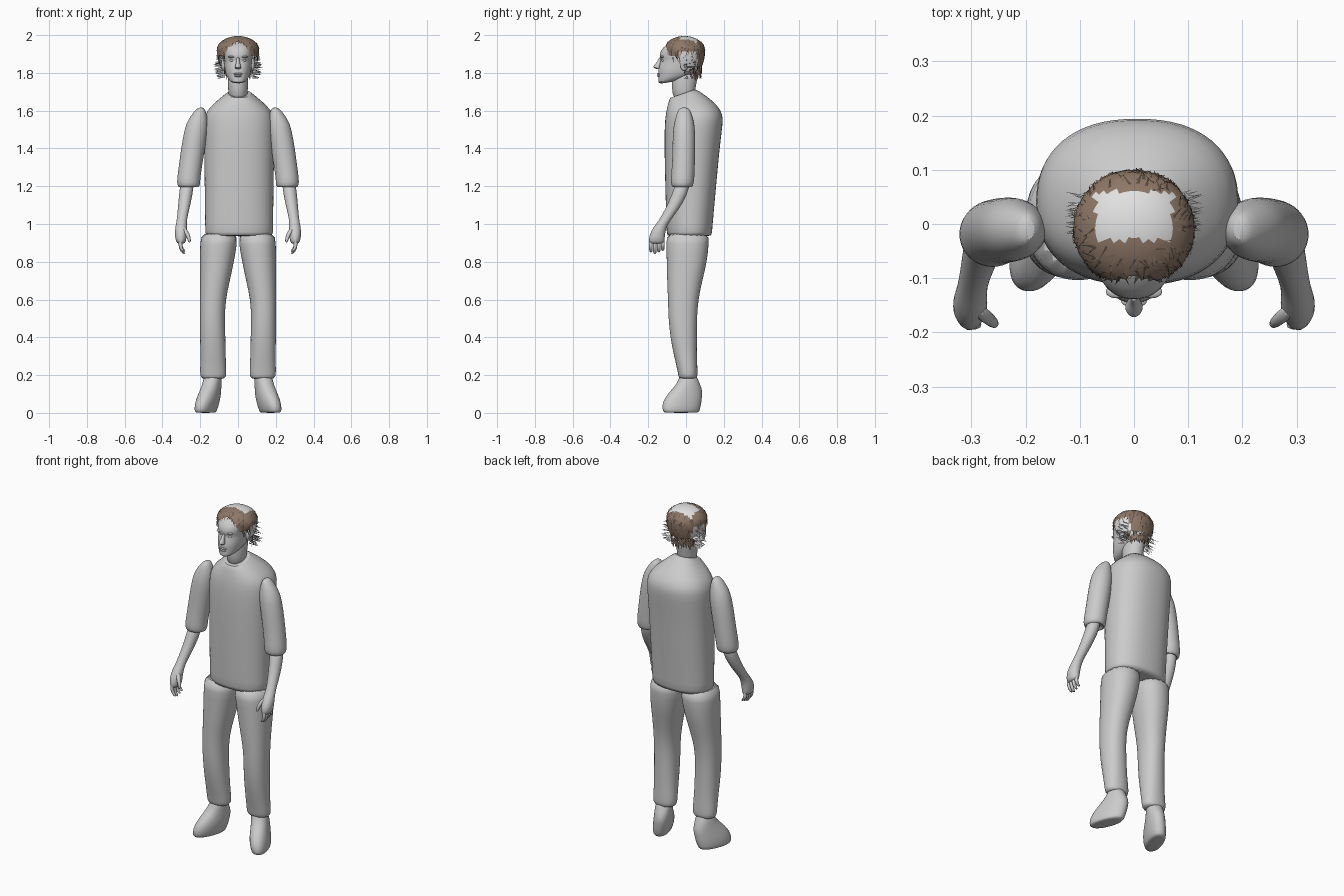
import bpy, bmesh, math, random
from mathutils import Vector

random.seed(4)
cube = bpy.data.objects.get("Cube")
if cube:
    bpy.data.objects.remove(cube)


def material(name, r, g, b):
    m = bpy.data.materials.new(name)
    m.use_nodes = True
    m.diffuse_color = (r, g, b, 1)
    m.node_tree.nodes["Principled BSDF"].inputs["Base Color"].default_value = (r, g, b, 1)
    return m


GREY = material("clay grey", .6, .6, .6)
PALE = material("pale grey", .75, .75, .75)
BROWN = material("hair brown", .27, .185, .135)
DARK = material("dark hair brown", .1, .07, .05)


def finish(name, bm, mats, smooth=True, subsurf=0):
    mesh = bpy.data.meshes.new(name)
    if smooth:
        bmesh.ops.recalc_face_normals(bm, faces=bm.faces)
    bm.to_mesh(mesh)
    bm.free()
    for m in mats:
        mesh.materials.append(m)
    if smooth:
        mesh.shade_smooth()
        mesh.set_sharp_from_angle(angle=math.radians(50))
    obj = bpy.data.objects.new(name, mesh)
    bpy.context.collection.objects.link(obj)
    if subsurf:
        obj.modifiers.new("Smooth", "SUBSURF").levels = subsurf
        obj.modifiers["Smooth"].render_levels = subsurf
    return obj


def loft(name, rings, side=1, power=2.0, yaw=0.0, count=20):
    """Skin stacked rings given as (z, x, y, rx, ry, tilt)."""
    bm = bmesh.new()
    loops = []
    for z, x, y, rx, ry, *tilt in rings:
        loop = []
        for i in range(count):
            a = math.tau * i / count
            c, s = math.cos(a), math.sin(a)
            dx = rx * math.copysign(abs(c) ** (2 / power), c)
            dy = ry * math.copysign(abs(s) ** (2 / power), s)
            px = x + dx * math.cos(yaw) - dy * math.sin(yaw)
            py = y + dx * math.sin(yaw) + dy * math.cos(yaw)
            loop.append(bm.verts.new((side * px, py, z + (tilt[0] * dy if tilt else 0))))
        loops.append(loop)
    for low, high in zip(loops, loops[1:]):
        for i in range(count):
            j = (i + 1) % count
            bm.faces.new((low[i], low[j], high[j], high[i]))
    bm.faces.new(loops[0])
    bm.faces.new(loops[-1])
    return finish(name, bm, [GREY], subsurf=1)


def span(rows, x=0.0):
    """Turn (z, front, back, half width, tilt) rows into rings."""
    return [(z, x, (f + b) / 2, w, (b - f) / 2, t) for z, f, b, w, t in rows]


def ball(name, centre, size):
    bm = bmesh.new()
    bmesh.ops.create_uvsphere(bm, u_segments=16, v_segments=10, radius=1)
    for v in bm.verts:
        v.co = Vector(c + s * k for c, s, k in zip(centre, size, v.co))
    return finish(name, bm, [GREY])


# Shirt body with a sloping collar
loft("shirt", span([
    (.935, -.10, .135, .178, 0), (.94, -.102, .137, .18, 0), (1.05, -.106, .146, .181, 0),
    (1.2, -.11, .16, .183, 0), (1.4, -.115, .178, .186, 0), (1.52, -.114, .194, .189, 0),
    (1.58, -.108, .198, .184, 0), (1.625, -.1, .165, .15, .05), (1.665, -.092, .105, .1, .15),
    (1.697, -.082, .047, .058, .35), (1.685, -.07, .038, .048, .35)], .006), power=2.3, count=32)

# Neck and head
loft("neck", span([(1.65, -.07, .045, .05, 0), (1.72, -.074, .05, .053, 0),
                   (1.77, -.08, .062, .055, 0), (1.81, -.06, .07, .055, 0)]))
loft("head", span([
    (1.752, -.132, -.02, .03, .2), (1.766, -.15, .03, .05, .2), (1.787, -.144, .06, .063, .15),
    (1.81, -.148, .07, .07, .05), (1.84, -.143, .08, .073, 0), (1.867, -.131, .085, .075, 0),
    (1.886, -.143, .088, .078, 0), (1.92, -.135, .09, .08, 0), (1.95, -.106, .085, .076, 0),
    (1.975, -.064, .065, .058, 0), (1.988, -.03, .04, .03, 0)]), power=2.25, count=28)
loft("nose", [(1.82, 0, -.146, .014, .012), (1.828, 0, -.155, .018, .021),
              (1.84, 0, -.152, .014, .019), (1.86, 0, -.138, .009, .013),
              (1.885, 0, -.134, .008, .008)], count=12)
ball("upper_lip", (0, -.142, 1.795), (.024, .012, .005))
ball("lower_lip", (0, -.141, 1.784), (.02, .012, .006))

for side, label in ((1, "left"), (-1, "right")):
    ball(label + "_eye", (side * .03, -.118, 1.866), (.014, .012, .008))
    ball(label + "_brow", (side * .032, -.125, 1.885), (.02, .012, .006))
    ball(label + "_ear", (side * .077, -.01, 1.845), (.012, .022, .034))

    # Sleeve with a puffed cuff
    loft(label + "_sleeve", [
        (1.618, .196, -.01, .012, .02), (1.6, .2, -.01, .03, .035), (1.55, .213, -.01, .054, .05),
        (1.5, .222, -.01, .063, .06), (1.4, .238, -.011, .064, .061), (1.3, .253, -.014, .062, .061),
        (1.24, .261, -.018, .062, .063), (1.205, .262, -.02, .062, .06),
        (1.19, .26, -.02, .05, .047), (1.21, .262, -.02, .035, .035)], side)

    # Forearm running into the palm
    loft(label + "_forearm", [
        (1.24, .266, -.01, .038, .04), (1.15, .277, -.035, .036, .041),
        (1.08, .288, -.073, .031, .037), (1.02, .298, -.112, .026, .03),
        (.985, .301, -.138, .031, .034), (.94, .303, -.154, .033, .042),
        (.905, .302, -.155, .026, .042), (.895, .302, -.155, .016, .035)], side)
    for n, finger in enumerate(("index", "middle", "ring", "little")):
        y = -.186 + .021 * n
        drop = .008 * abs(n - 1)
        loft(f"{label}_{finger}_finger", [
            (.92, .303, y, .011, .011), (.885, .306, y, .011, .011),
            (.86 + drop, .3, y, .01, .01), (.84 + drop, .284, y, .008, .009)], side, count=8)
    loft(label + "_thumb", [(.985, .291, -.155, .014, .014), (.955, .272, -.172, .014, .014),
                            (.925, .259, -.182, .011, .011), (.9, .256, -.186, .007, .007)],
         side, count=8)

    # Trouser leg
    loft(label + "_trouser_leg", [
        (.96, .1, .01, .095, .115), (.9, .102, .008, .1, .114), (.8, .112, .005, .091, .108),
        (.7, .122, -.007, .08, .094), (.6, .134, -.015, .069, .081), (.5, .136, -.018, .067, .076),
        (.4, .134, -.013, .068, .071), (.3, .132, -.003, .067, .061), (.22, .131, .009, .071, .053),
        (.19, .131, .01, .069, .051), (.178, .131, .01, .055, .042)], side, power=2.2)

    # Shoe, toe turned outward
    loft(label + "_shoe", [
        (0, .172, -.026, .04, .094), (.006, .172, -.026, .047, .102), (.04, .166, -.024, .053, .11),
        (.08, .156, -.014, .053, .104), (.115, .146, .002, .05, .09), (.15, .139, .012, .048, .066),
        (.18, .135, .012, .047, .05), (.21, .132, .01, .04, .04)],
        side, power=2.2, yaw=math.radians(21))


# Hair cap
def dome(theta, phi, grow=1.0):
    up = math.cos(phi)
    return Vector((.112 * grow * math.sin(phi) * math.cos(theta),
                   -.008 + .108 * grow * math.sin(phi) * math.sin(theta),
                   1.92 + (.075 if up > 0 else .16) * grow * up))


def hairline(p):
    if p.y < -.035:
        return max(1.885, 1.962 - 11 * p.x ** 2)
    return 1.835


def shade(p):
    crown = abs(p.x) < .072 and -.03 < p.y < .06 and p.z > 1.95
    temple = abs(p.x) > .06 and -.03 < p.y < .06 and p.z < 1.92
    return 1 if crown or temple else 0


bm = bmesh.new()
around, down = 48, 24
grid = [[bm.verts.new(dome(math.tau * i / around, math.pi * (j + .3) / down))
         for i in range(around)] for j in range(down - 5)]
for upper, lower in zip(grid, grid[1:]):
    for i in range(around):
        k = (i + 1) % around
        centre = (upper[i].co + upper[k].co + lower[i].co + lower[k].co) / 4
        if centre.z > hairline(centre):
            face = bm.faces.new((upper[i], lower[i], lower[k], upper[k]))
            face.material_index = shade(centre)
crown = bm.faces.new(grid[0])
crown.material_index = 1
bmesh.ops.delete(bm, geom=[v for v in bm.verts if not v.link_faces], context="VERTS")
finish("hair_cap", bm, [BROWN, PALE])


def blade(bm, a, b, tip, index=0):
    face = bm.faces.new([bm.verts.new(p) for p in (a, b, tip)])
    face.material_index = index


# Loose locks lying over the cap
bm = bmesh.new()
while len(bm.faces) < 260:
    theta, phi = random.uniform(0, math.tau), random.uniform(.5, 1.9)
    root = dome(theta, phi)
    if root.z < hairline(root) or shade(root):
        continue
    tip = dome(theta + random.uniform(-.25, .25), phi + random.uniform(.15, .4), 1.04)
    blade(bm, dome(theta - .04, phi, 1.01), dome(theta + .04, phi, 1.01), tip,
          int(random.random() < .4))
finish("hair_locks", bm, [BROWN, DARK], smooth=False)

# Short locks at the nape
bm = bmesh.new()
for n in range(45):
    theta = math.pi * (.1 + .8 * n / 44)
    z = random.uniform(1.8, 1.845)
    place = lambda t, h, r: Vector((.073 * r * math.cos(t), .077 * r * math.sin(t), h))
    blade(bm, place(theta - .09, z, 1.1), place(theta + .09, z, 1.1),
          place(theta, z - .045, 1.05), n % 3 == 0)
finish("nape_locks", bm, [BROWN, DARK], smooth=False)

# Frizzy pale tufts beside the ears
bm = bmesh.new()
for n in range(80):
    side = 1 if n % 2 else -1
    y, z = random.uniform(-.02, .05), random.uniform(1.775, 1.91)
    reach = random.uniform(.1, .106) + .025 * math.sin((z - 1.76) / .16 * math.pi)
    blade(bm, (side * .078, y, z + .006), (side * .078, y + .006, z - .006),
          (side * reach, y + random.uniform(-.02, .02), z - .008))
finish("side_tufts", bm, [PALE], smooth=False)
